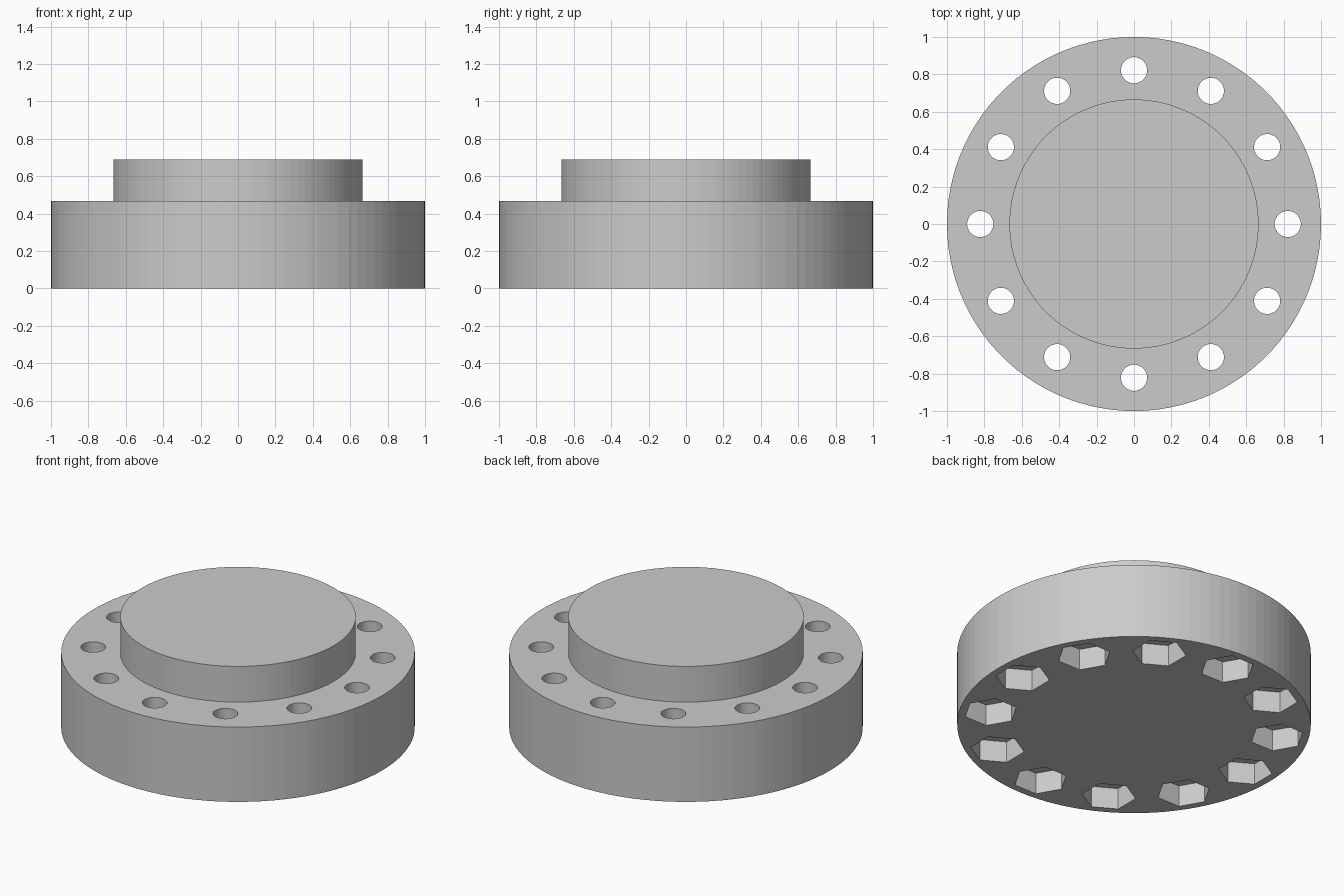
import bpy, math

if "Cube" in bpy.data.objects:
    bpy.data.objects.remove(bpy.data.objects["Cube"])

HOLES = 12
BOLT_RADIUS = 0.822
FLANGE_TOP = 0.467
TOTAL_HEIGHT = 0.69
NUT_DEPTH = 0.133

grey = bpy.data.materials.new("plain grey")
grey.diffuse_color = (0.6, 0.6, 0.6, 1)
grey.use_nodes = True
grey.node_tree.nodes["Principled BSDF"].inputs["Base Color"].default_value = grey.diffuse_color


def prism(name, sides, radius, z0, z1, x=0, y=0, turn=0):
    """Upright prism between two heights."""
    bpy.ops.mesh.primitive_cylinder_add(
        vertices=sides, radius=radius, depth=z1 - z0,
        location=(x, y, (z0 + z1) / 2), rotation=(0, 0, turn))
    ob = bpy.context.object
    ob.name = name
    ob.data.materials.append(grey)
    return ob


def apply_boolean(target, tool, operation):
    mod = target.modifiers.new(operation.lower(), 'BOOLEAN')
    mod.operation = operation
    mod.solver = 'EXACT'
    mod.object = tool
    bpy.context.view_layer.objects.active = target
    bpy.ops.object.modifier_apply(modifier=mod.name)
    bpy.data.objects.remove(tool, do_unlink=True)


# Wide flange with the raised boss joined on top
flange = prism("flange", 100, 1.0, 0, FLANGE_TOP)
boss = prism("boss", 100, 0.666, FLANGE_TOP - 0.1, TOTAL_HEIGHT)
apply_boolean(flange, boss, 'UNION')

# Ring of bolt holes, each with a hexagonal nut pocket underneath
for i in range(HOLES):
    a = 2 * math.pi * i / HOLES
    x, y = BOLT_RADIUS * math.cos(a), BOLT_RADIUS * math.sin(a)
    hole = prism("bolt_hole_cutter", 48, 0.07, -0.1, FLANGE_TOP + 0.1, x, y)
    apply_boolean(flange, hole, 'DIFFERENCE')
    # the first corner points along the ring, so flats face the centre
    pocket = prism("nut_pocket_cutter", 6, 0.153, -0.1, NUT_DEPTH, x, y, a)
    apply_boolean(flange, pocket, 'DIFFERENCE')

flange.name = "bolted_flange"
